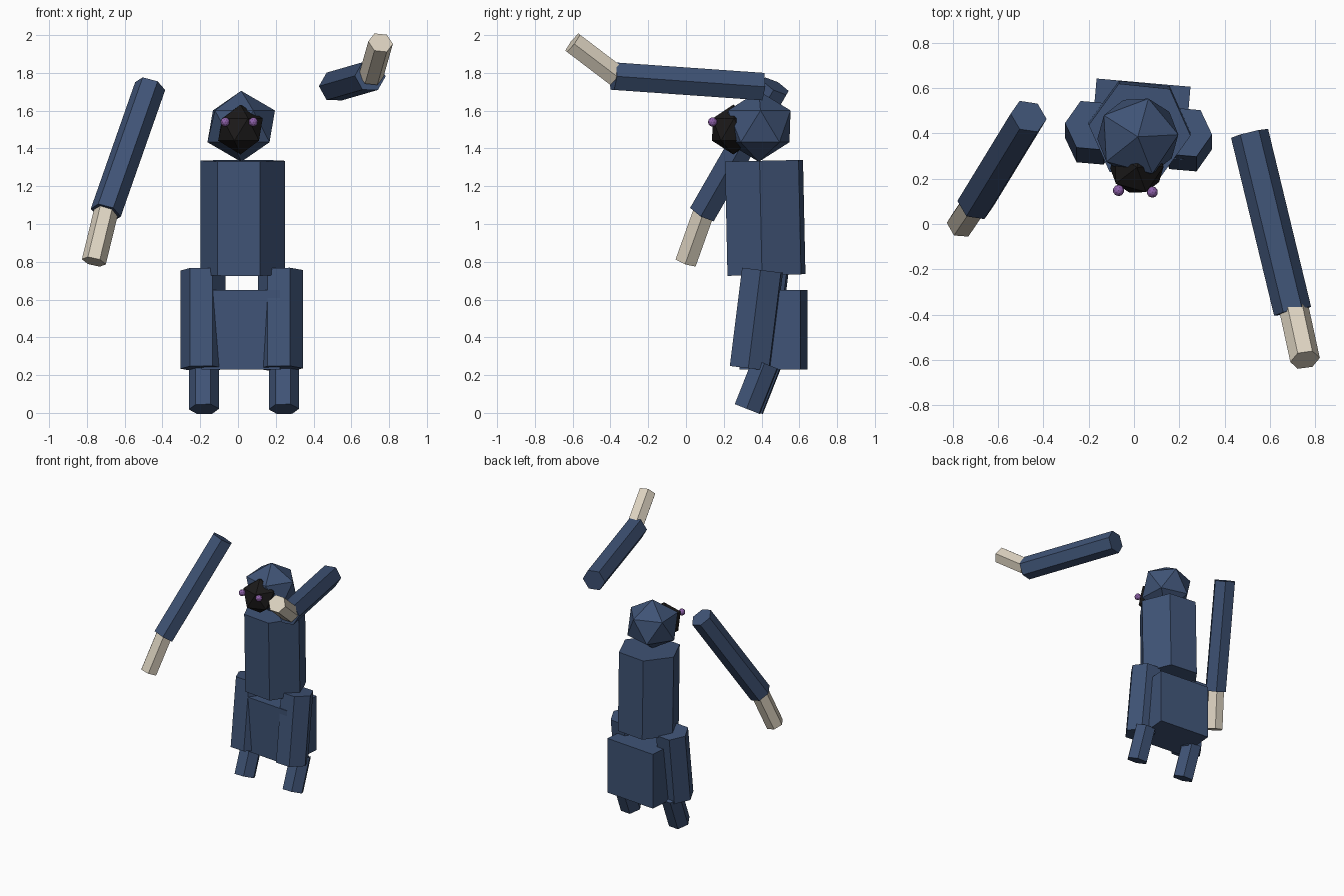
import bpy, bmesh
from math import cos, sin, pi, radians
from mathutils import Vector, Matrix

if "Cube" in bpy.data.objects:
    bpy.data.objects.remove(bpy.data.objects["Cube"])


def material(name, rgb):
    mat = bpy.data.materials.new(name)
    mat.use_nodes = True
    mat.diffuse_color = (*rgb, 1)
    mat.node_tree.nodes["Principled BSDF"].inputs["Base Color"].default_value = (*rgb, 1)
    return mat


navy = material("navy cloth", (0.05, 0.087, 0.18))
cream = material("cream skin", (0.72, 0.65, 0.53))
black = material("black mask", (0.011, 0.010, 0.010))
purple = material("purple eye", (0.27, 0.12, 0.40))


def add_object(name, bm, mat):
    bmesh.ops.recalc_face_normals(bm, faces=bm.faces)
    mesh = bpy.data.meshes.new(name)
    bm.to_mesh(mesh)
    bm.free()
    mesh.materials.append(mat)
    obj = bpy.data.objects.new(name, mesh)
    bpy.context.scene.collection.objects.link(obj)
    return obj


def hex_prism(name, start, end, radius, mat, turn=0):
    """Six-sided bar between two points, one corner turned towards x."""
    start, end = Vector(start), Vector(end)
    axis = (end - start).normalized()
    ref = Vector((cos(radians(turn)), sin(radians(turn)), 0))
    u = (ref - axis * ref.dot(axis)).normalized()
    v = axis.cross(u)
    bm = bmesh.new()
    rings = []
    for centre in (start, end):
        rings.append([bm.verts.new(centre + radius * (u * cos(k * pi / 3) + v * sin(k * pi / 3)))
                      for k in range(6)])
    bm.faces.new(rings[0])
    bm.faces.new(rings[1])
    for k in range(6):
        j = (k + 1) % 6
        bm.faces.new((rings[0][k], rings[0][j], rings[1][j], rings[1][k]))
    return add_object(name, bm, mat)


def ball(name, centre, size, mat, detail=1, turn=0):
    bm = bmesh.new()
    bmesh.ops.create_icosphere(bm, subdivisions=detail, radius=1)
    bm.transform(Matrix.Translation(centre) @ Matrix.Rotation(radians(turn), 4, "Z")
                 @ Matrix.Diagonal((*size, 1)))
    return add_object(name, bm, mat)


# Body: the whole trunk is turned slightly
hex_prism("torso", (0.025, 0.426, 0.73), (0.025, 0.413, 1.335), 0.226, navy, turn=-6)
bm = bmesh.new()
bmesh.ops.create_cube(bm, size=1)
bm.transform(Matrix.Translation((0.028, 0.462, 0.44)) @ Matrix.Rotation(radians(-5), 4, "Z")
             @ Matrix.Diagonal((0.416, 0.325, 0.42, 1)))
add_object("hip_block", bm, navy)

# Head with mask and eyes
ball("head", (0.017, 0.385, 1.517), (0.2, 0.195, 0.188), navy, turn=3)
ball("face_mask", (0.013, 0.25, 1.5), (0.132, 0.13, 0.132), black, turn=2)
ball("right_eye", (-0.068, 0.148, 1.54), (0.025,) * 3, purple, detail=2)
ball("left_eye", (0.081, 0.141, 1.54), (0.025,) * 3, purple, detail=2)

# Legs
for side, x, shin_x, y in (("right", -0.185, -0.18, 0.03), ("left", 0.225, 0.243, 0)):
    hex_prism(side + "_thigh", (x, y + 0.405, 0.755), (x, y + 0.34, 0.235), 0.12, navy, turn=-5)
    hex_prism(side + "_shin", (shin_x, y / 2 + 0.42, 0.26), (shin_x, y / 2 + 0.325, 0.02),
              0.08, navy, turn=-4)

# Floating arms
hex_prism("right_sleeve", (-0.465, 0.475, 1.73), (-0.7, 0.09, 1.06), 0.083, navy)
hex_prism("right_hand", (-0.695, 0.1, 1.08), (-0.763, 0.0, 0.8), 0.065, cream)
hex_prism("left_sleeve", (0.51, 0.4, 1.728), (0.7, -0.385, 1.783), 0.084, navy)
hex_prism("left_hand", (0.705, -0.37, 1.785), (0.755, -0.6, 1.96), 0.066, cream)
